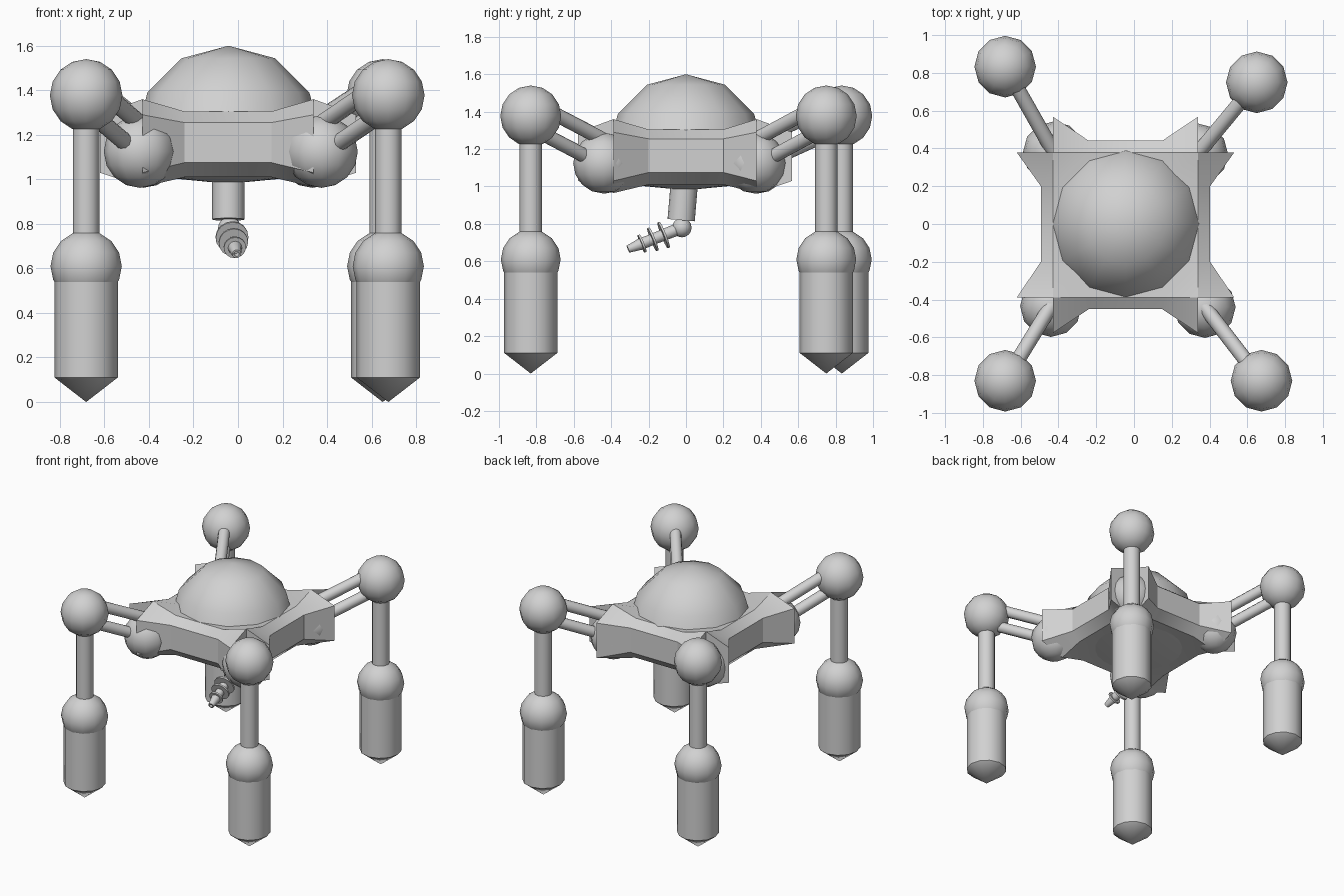
import bpy, bmesh, math
from mathutils import Vector

if "Cube" in bpy.data.objects:
    bpy.data.objects.remove(bpy.data.objects["Cube"])

grey = bpy.data.materials.new("light grey")
grey.diffuse_color = (0.64, 0.64, 0.64, 1)
grey.use_nodes = True
grey.node_tree.nodes["Principled BSDF"].inputs["Base Color"].default_value = grey.diffuse_color


def finish(name, bm, angle=50):
    bmesh.ops.recalc_face_normals(bm, faces=bm.faces)
    me = bpy.data.meshes.new(name)
    bm.to_mesh(me)
    bm.free()
    me.materials.append(grey)
    ob = bpy.data.objects.new(name, me)
    bpy.context.collection.objects.link(ob)
    bpy.ops.object.select_all(action='DESELECT')
    ob.select_set(True)
    bpy.context.view_layer.objects.active = ob
    bpy.ops.object.shade_smooth_by_angle(angle=math.radians(angle))
    return ob


def ball(name, centre, r, seg=12, rings=8):
    bm = bmesh.new()
    bmesh.ops.create_uvsphere(bm, u_segments=seg, v_segments=rings, radius=r)
    bmesh.ops.translate(bm, verts=bm.verts, vec=centre)
    return finish(name, bm)


def turned(name, profile, start, end, seg=12):
    """Surface of revolution: profile of (radius, distance) along start -> end."""
    start, end = Vector(start), Vector(end)
    rot = (end - start).to_track_quat('Z', 'Y')
    bm = bmesh.new()
    rows = []
    for r, d in profile:
        n = 1 if r == 0 else seg
        rows.append([bm.verts.new(start + rot @ Vector((
            r * math.cos(2 * math.pi * i / seg), r * math.sin(2 * math.pi * i / seg), d)))
            for i in range(n)])
    for a, b in zip(rows, rows[1:]):
        for i in range(seg):
            j = (i + 1) % seg
            quad = [a[i % len(a)], a[j % len(a)], b[j % len(b)], b[i % len(b)]]
            bm.faces.new(list(dict.fromkeys(quad)))
    for row in (rows[0], rows[-1]):
        if len(row) > 1:
            bm.faces.new(row)
    return finish(name, bm)


def rod(name, start, end, r, seg=12):
    length = (Vector(end) - Vector(start)).length
    return turned(name, [(r, 0), (r, length)], start, end, seg)


CX = -0.043

# Hull: a plate with four flared sides and a notch at each corner
xs, ys = (-0.43, -0.24, 0.15, 0.34), (-0.388, -0.2, 0.2, 0.378)
bm = bmesh.new()
layers = []
for corner, inner, flare, side in ((1.36, 1.305, 1.29, 1.255), (0.965, 1.01, 1.03, 1.075)):
    v = {}
    for i in range(4):
        for j in range(4):
            z = corner if i in (0, 3) and j in (0, 3) else inner
            v[i, j] = bm.verts.new((xs[i], ys[j], z))
    for k in range(4):
        out, z = (0.19, flare) if k in (0, 3) else (0.063, side)
        v[k, -1] = bm.verts.new((xs[k], ys[0] - out, z))
        v[k, 4] = bm.verts.new((xs[k], ys[3] + out, z))
        v[-1, k] = bm.verts.new((xs[0] - out, ys[k], z))
        v[4, k] = bm.verts.new((xs[3] + out, ys[k], z))
    for i in range(-1, 4):
        for j in range(-1, 4):
            cell = [(i, j), (i + 1, j), (i + 1, j + 1), (i, j + 1)]
            if all(c in v for c in cell):
                bm.faces.new([v[c] for c in cell])
    layers.append(v)
top, bottom = layers
rim = ([(k, -1) for k in range(4)] + [(3, 0)] + [(4, k) for k in range(4)] + [(3, 3)]
       + [(k, 4) for k in (3, 2, 1, 0)] + [(0, 3)] + [(-1, k) for k in (3, 2, 1, 0)] + [(0, 0)])
for a, b in zip(rim, rim[1:] + rim[:1]):
    bm.faces.new([top[a], top[b], bottom[b], bottom[a]])
finish("hull", bm, 30)

# Dome on the hull and shallow cap under it
R = 0.42
turned("dome", [(R * math.cos(math.radians(a)) if a < 90 else 0, R * math.sin(math.radians(a)))
                for a in (0, 30, 60, 90)], (CX, 0, 1.18), (CX, 0, 2))
turned("belly_cap", [(0.31, 0), (0.31, 0.045), (0.0, 0.075)], (CX, 0, 1.055), (CX, 0, 0), 24)

# Legs: (label, knee xy, hip xy)
legs = [("front_left", (-0.682, -0.83), (-0.44, -0.435)),
        ("front_right", (0.675, -0.83), (0.375, -0.44)),
        ("back_left", (-0.682, 0.833), (-0.425, 0.38)),
        ("back_right", (0.65, 0.75), (0.335, 0.37))]
for label, (kx, ky), (hx, hy) in legs:
    ball(label + "_hip", (hx, hy, 1.125), 0.163)
    ball(label + "_knee", (kx, ky, 1.377), 0.163)
    for part, drop in (("upper", 0), ("lower", 0.14)):
        rod(f"{label}_{part}_arm", (hx, hy, 1.25 - drop), (kx, ky, 1.455 - drop), 0.039)
    rod(label + "_shin", (kx, ky, 1.377), (kx, ky, 0.61), 0.06)
    ball(label + "_ankle", (kx, ky, 0.61), 0.16)
    turned(label + "_foot", [(0.142, 0), (0.142, 0.44), (0, 0.55)],
           (kx, ky, 0.55), (kx, ky, 0))

# Gun under the hull: post, swivel ball and ringed barrel
rod("gun_post", (CX, -0.008, 1.03), (CX, -0.026, 0.82), 0.073, 16)
pivot, muzzle = Vector((-0.038, -0.022, 0.78)), Vector((-0.006, -0.31, 0.665))
ball("gun_swivel", pivot, 0.052)
reach = (muzzle - pivot).length
turned("gun_barrel", [(0.033, 0), (0.03, reach * 0.6), (0.032, reach * 0.75),
                      (0.02, reach), (0.012, reach), (0.01, reach - 0.03)], pivot, muzzle)
for n, (t, r) in enumerate(((0.32, 0.074), (0.52, 0.066), (0.72, 0.05))):
    c = pivot.lerp(muzzle, t)
    rod(f"gun_ring_{n + 1}", c, c + (muzzle - pivot).normalized() * 0.012, r, 16)
